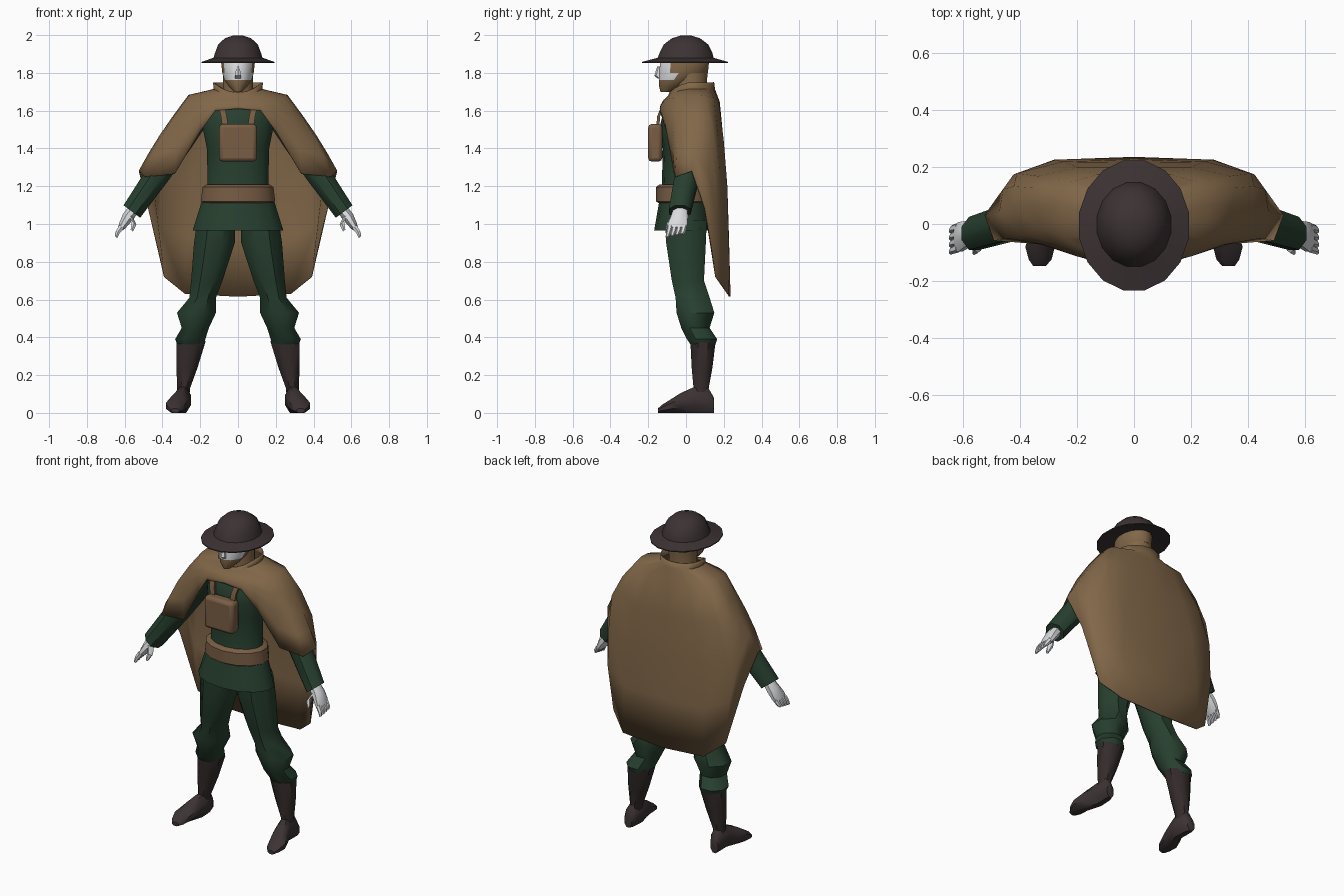
import bpy, bmesh
from math import sin, cos, pi
from mathutils import Vector

if "Cube" in bpy.data.objects:
    bpy.data.objects.remove(bpy.data.objects["Cube"], do_unlink=True)


def material(name, r, g, b):
    mat = bpy.data.materials.new(name)
    mat.use_nodes = True
    mat.diffuse_color = (r, g, b, 1)
    shader = next(n for n in mat.node_tree.nodes if n.type == "BSDF_PRINCIPLED")
    shader.inputs["Base Color"].default_value = (r, g, b, 1)
    shader.inputs["Roughness"].default_value = 0.9
    return mat


cloth = material("brown cloth", 0.22, 0.135, 0.065)
leather = material("brown leather", 0.19, 0.11, 0.058)
wool = material("green wool", 0.02, 0.05, 0.028)
steel = material("dark steel", 0.045, 0.032, 0.034)
boot_leather = material("dark boot leather", 0.035, 0.024, 0.024)
skin = material("pale skin", 0.7, 0.71, 0.73)

X, Y, Z = Vector((1, 0, 0)), Vector((0, 1, 0)), Vector((0, 0, 1))
ARM = Vector((0.8, 0, 0.6))  # across the sloping arm


def finish(name, bm, *mats, angle=45):
    bmesh.ops.recalc_face_normals(bm, faces=bm.faces)
    mesh = bpy.data.meshes.new(name)
    bm.to_mesh(mesh)
    bm.free()
    for mat in mats:
        mesh.materials.append(mat)
    obj = bpy.data.objects.new(name, mesh)
    bpy.context.collection.objects.link(obj)
    bpy.ops.object.select_all(action="DESELECT")
    obj.select_set(True)
    bpy.context.view_layer.objects.active = obj
    bpy.ops.object.shade_smooth_by_angle(angle=angle * pi / 180)
    return obj


def loft(stations, u=X, v=Y, sides=8, side=1):
    """Closed skin over elliptic rings given as (x, y, z, radius_u, radius_v)."""
    bm = bmesh.new()
    rings = []
    for x, y, z, ru, rv in stations:
        ring = []
        for k in range(sides):
            a = (k + 0.5) * 2 * pi / sides
            p = Vector((x, y, z)) + (u * ru * cos(a) + v * rv * sin(a)) / cos(pi / sides)
            p.x *= side
            ring.append(bm.verts.new(p))
        rings.append(ring)
    for low, high in zip(rings, rings[1:]):
        for k in range(sides):
            n = (k + 1) % sides
            bm.faces.new((low[k], low[n], high[n], high[k]))
    bm.faces.new(rings[0])
    bm.faces.new(rings[-1])
    return bm


def pair(name, stations, mat, **options):
    for prefix, side in (("left_", 1), ("right_", -1)):
        finish(prefix + name, loft(stations, side=side, **options), mat)


def body(profile):
    """Centred stations from (y, z, radius_x, radius_y)."""
    return [(0,) + p for p in profile]


# Tunic with flared skirt, and belt
finish("tunic", loft(body([
    (-.015, .965, .24, .15), (-.01, 1.11, .195, .13), (-.01, 1.2, .16, .115),
    (-.01, 1.4, .165, .11), (-.015, 1.5, .185, .125), (0, 1.6, .19, .115),
    (.02, 1.67, .13, .08)]), sides=14), wool)
finish("belt", loft(body([
    (-.01, 1.11, .185, .13), (-.01, 1.12, .197, .145), (-.01, 1.195, .188, .145),
    (-.01, 1.208, .17, .13)]), sides=14), leather)

# Chest pouch and its straps
bm = bmesh.new()
bmesh.ops.create_cube(bm, size=1)
bmesh.ops.scale(bm, vec=(.2, .075, .2), verts=bm.verts)
bmesh.ops.translate(bm, vec=(0, -.163, 1.43), verts=bm.verts)
pouch = finish("chest_pouch", bm, leather)
bevel = pouch.modifiers.new("soft edges", "BEVEL")
bevel.width, bevel.segments = .02, 2
pair("pouch_strap", [(.065, -.15, 1.5, .016, .008), (.075, -.145, 1.57, .016, .008),
                     (.088, -.12, 1.63, .016, .008)], leather, sides=4)

# Trousers, boots and feet
pair("trouser_leg", [
    (.115, 0, 1.02, .1, .11), (.125, 0, .9, .108, .105), (.165, .01, .7, .083, .085),
    (.187, .035, .61, .07, .09), (.22, .05, .53, .103, .1), (.226, .05, .45, .072, .075),
    (.253, .085, .39, .08, .08), (.25, .09, .36, .07, .065)], wool)
pair("boot_shaft", [
    (.292, .08, .07, .034, .045), (.288, .08, .13, .034, .04),
    (.27, .085, .24, .056, .055), (.248, .09, .38, .077, .067)], boot_leather)
pair("boot_foot", [
    (.3, .148, .04, .025, .04), (.295, .12, .065, .038, .065), (.292, .04, .068, .042, .068),
    (.315, -.03, .052, .05, .052), (.33, -.08, .036, .052, .036),
    (.33, -.125, .022, .04, .022), (.332, -.148, .012, .022, .012)], steel, v=Z)

# Sleeves and hands
pair("sleeve", [
    (.2, .04, 1.6, .07, .07), (.3, .04, 1.45, .07, .07), (.42, .01, 1.27, .065, .065),
    (.562, -.033, 1.066, .055, .058)], wool, u=ARM)
pair("palm", [
    (.55, -.03, 1.08, .03, .035), (.585, -.035, 1.035, .03, .045),
    (.61, -.045, .995, .022, .052), (.622, -.048, .975, .016, .048)], skin, u=ARM)
for i, finger in enumerate(("index", "middle", "ring", "little")):
    y = -.085 + i * .025
    pair(finger + "_finger", [
        (.617, y, .985, .014, .013), (.636, y - .006, .958, .012, .012),
        (.645, y - .014, .93 + i * .005, .007, .008)], skin, u=ARM, sides=6)
pair("thumb", [
    (.57, -.055, 1.045, .02, .02), (.55, -.085, 1.005, .015, .015),
    (.562, -.1, .965, .008, .008)], skin, u=ARM, sides=6)

# Hooded head with open face
bm = loft(body([
    (-.1, 1.7, .022, .035), (-.075, 1.73, .05, .068), (-.045, 1.762, .072, .098),
    (-.012, 1.8, .083, .128), (-.008, 1.86, .09, .13), (0, 1.9, .08, .11)]), sides=16)
for face in bm.faces:
    c = face.calc_center_median()
    face.material_index = int(c.y < -.06 and c.z > 1.755)
finish("head", bm, cloth, skin)
finish("neck", loft(body([
    (.03, 1.62, .095, .085), (.025, 1.7, .08, .08), (.03, 1.8, .078, .085)]), sides=12), cloth)
finish("nose", loft(body([
    (-.135, 1.77, .016, .012), (-.148, 1.785, .016, .017), (-.138, 1.835, .008, .012)]),
    sides=6), skin)

# Brimmed helmet: outer shell then hollow underside
finish("helmet", loft(body([
    (-.005, 1.875, .09, .11), (-.005, 1.852, .193, .228), (-.005, 1.858, .193, .228),
    (-.002, 1.88, .13, .148), (0, 1.905, .122, .14), (0, 1.95, .105, .118),
    (0, 1.983, .07, .075), (0, 1.997, .028, .03)]), sides=16), steel, angle=50)

# Cape: each fold runs collar > shoulder > middle > hem, from front to back
folds = [
    ((0, -.115, 1.655), (0, -.13, 1.63), (0, -.135, 1.61)),
    ((.1, -.11, 1.655), (.115, -.13, 1.625), (.12, -.135, 1.6)),
    ((.17, -.09, 1.66), (.2, -.11, 1.58), (.2, -.1, 1.49)),
    ((.24, -.05, 1.665), (.31, -.07, 1.5), (.335, -.06, 1.265)),
    ((.255, .01, 1.68), (.39, -.035, 1.48), (.49, -.055, 1.25)),
    ((.26, .07, 1.68), (.41, .055, 1.47), (.522, .03, 1.28)),
    ((.255, .11, 1.675), (.42, .13, 1.42), (.472, .1, 1.08)),
    ((.22, .145, 1.665), (.41, .175, 1.25), (.39, .158, .72)),
    ((.13, .17, 1.65), (.25, .215, 1.2), (.28, .222, .63)),
    ((0, .175, 1.645), (0, .212, 1.2), (0, .232, .615)),
]
bm = bmesh.new()
columns = []
for i, (shoulder, middle, hem) in enumerate(folds):
    a = pi * i / (len(folds) - 1)
    s, c = sin(a), cos(a)
    drop = .055 * max(0, c) ** 2
    base = Vector((.128 * s, .03 - .12 * c, 1.712 - drop * .6))
    rim = Vector((.13 * s, .03 - .115 * c, 1.75 - drop))
    p, q, r = Vector(shoulder), Vector(middle), Vector(hem)
    bulge = (q - (p + r) / 2) * .2  # keeps the drape rounded between rows
    path = [rim, base, p, (p + q) / 2 + bulge, q, (q + r) / 2 + bulge, r]
    columns.append([bm.verts.new(point) for point in path])
for one, two in zip(columns, columns[1:]):
    for k in range(len(one) - 1):
        bm.faces.new((one[k], two[k], two[k + 1], one[k + 1]))
cape = finish("cape", bm, cloth, angle=60)
mirror = cape.modifiers.new("both sides", "MIRROR")
mirror.use_clip = True
thickness = cape.modifiers.new("thickness", "SOLIDIFY")
thickness.thickness, thickness.offset = .008, 0
